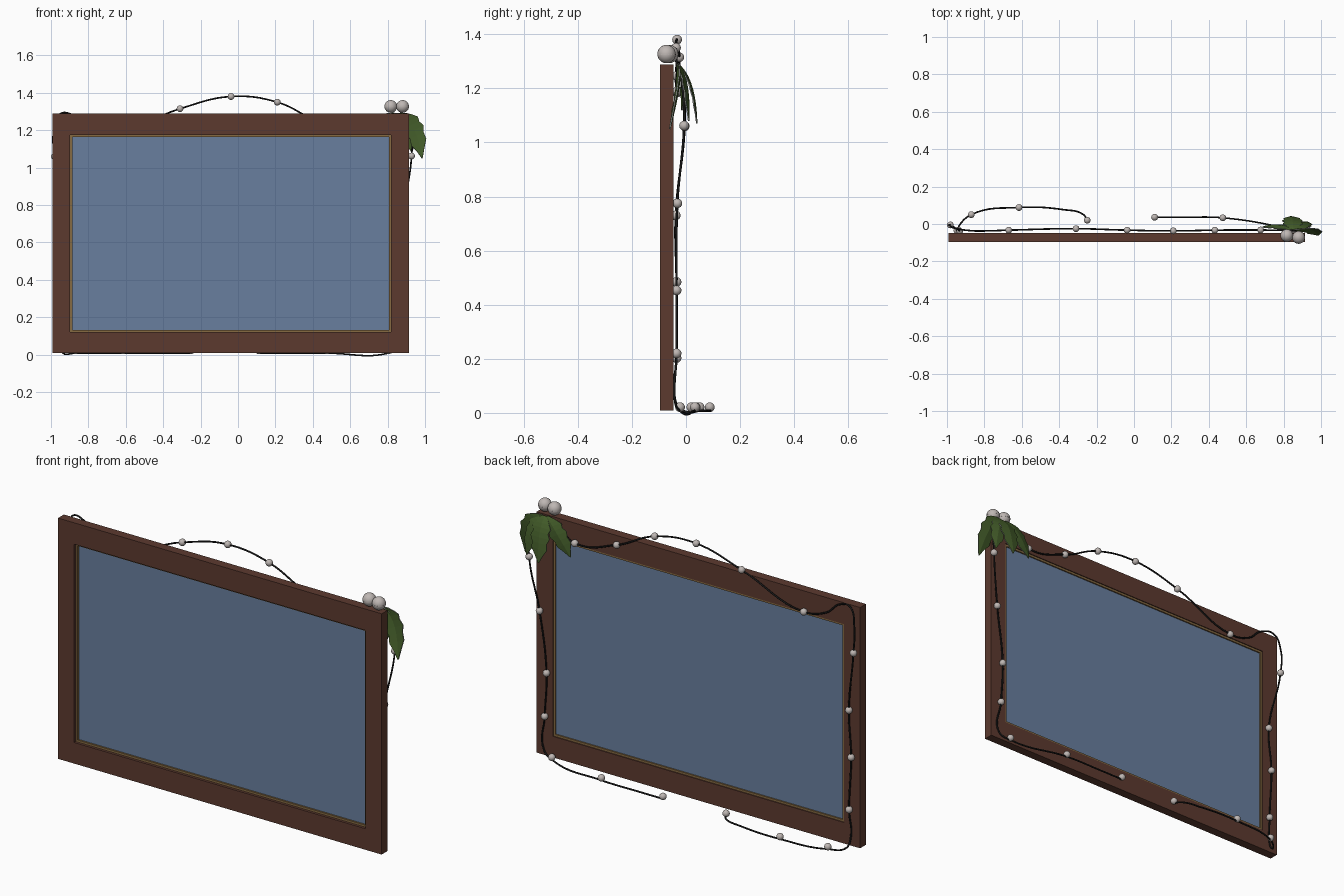
import bpy, bmesh, math
from mathutils import Vector

if "Cube" in bpy.data.objects:
    bpy.data.objects.remove(bpy.data.objects["Cube"])


def mat(name, r, g, b):
    m = bpy.data.materials.new(name)
    m.diffuse_color = (r, g, b, 1)
    m.use_nodes = True
    m.node_tree.nodes["Principled BSDF"].inputs["Base Color"].default_value = m.diffuse_color
    return m


BROWN = mat("brown wood", 0.107, 0.042, 0.028)
GOLD = mat("gold trim", 0.24, 0.145, 0.055)
BLUE = mat("blue panel", 0.141, 0.212, 0.345)
WIRE = mat("black wire", 0.01, 0.01, 0.01)
PEARL = mat("pale bulb", 0.52, 0.475, 0.455)
GREEN = mat("leaf green", 0.055, 0.105, 0.022)
FROST = mat("frosted edge", 0.38, 0.40, 0.36)


def add(name, bm, *mats):
    bmesh.ops.recalc_face_normals(bm, faces=bm.faces)
    me = bpy.data.meshes.new(name)
    bm.to_mesh(me)
    bm.free()
    for m in mats:
        me.materials.append(m)
    ob = bpy.data.objects.new(name, me)
    bpy.context.collection.objects.link(ob)
    return ob


def ring_frame(name, outer, inner, y0, y1, m):
    """Rectangular ring; outer and inner are (x0, x1, z0, z1)."""
    bm = bmesh.new()
    loops = []
    for (a, b, c, d), y in ((outer, y0), (inner, y0), (inner, y1), (outer, y1)):
        loops.append([bm.verts.new((x, y, z)) for x, z in ((a, c), (b, c), (b, d), (a, d))])
    for i in range(4):
        p, q = loops[i], loops[(i + 1) % 4]
        for k in range(4):
            n = (k + 1) % 4
            bm.faces.new((p[k], p[n], q[n], q[k]))
    return add(name, bm, m)


# Wooden frame, gold inner trim and blue panel
ring_frame("frame", (-0.992, 0.913, 0.008, 1.289), (-0.897, 0.817, 0.12, 1.175), -0.096, -0.047, BROWN)
ring_frame("inner_trim", (-0.897, 0.817, 0.12, 1.175), (-0.886, 0.806, 0.131, 1.164), -0.082, -0.052, GOLD)
bm = bmesh.new()
bmesh.ops.create_cube(bm, size=1)
for v in bm.verts:
    v.co = Vector((v.co.x * 1.70 - 0.04, v.co.y * 0.014 - 0.066, v.co.z * 1.04 + 0.6475))
add("panel", bm, BLUE)

# Light string path: (x, y, z, has bulb)
PATH = [
    (-0.25, 0.02, 0.008, 1), (-0.27, 0.05, 0.008, 0), (-0.38, 0.077, 0.008, 0),
    (-0.615, 0.088, 0.008, 1), (-0.87, 0.05, 0.008, 1), (-0.935, -0.01, 0.008, 0),
    (-0.94, -0.038, 0.04, 0), (-0.935, -0.035, 0.203, 1), (-0.947, -0.035, 0.484, 1),
    (-0.932, -0.038, 0.73, 1), (-0.982, -0.005, 1.06, 1), (-0.985, -0.008, 1.2, 0),
    (-0.95, -0.025, 1.288, 0), (-0.88, -0.035, 1.28, 0), (-0.80, -0.037, 1.215, 0),
    (-0.67, -0.033, 1.185, 1), (-0.31, -0.025, 1.315, 1), (-0.037, -0.033, 1.38, 1),
    (0.21, -0.037, 1.35, 1), (0.432, -0.033, 1.246, 1), (0.677, -0.032, 1.19, 1),
    (0.80, -0.033, 1.26, 0), (0.87, -0.025, 1.27, 0), (0.925, -0.01, 1.17, 0),
    (0.928, -0.007, 1.062, 1), (0.885, -0.032, 0.775, 1), (0.846, -0.035, 0.453, 1),
    (0.857, -0.035, 0.22, 1), (0.865, -0.04, 0.04, 0), (0.805, -0.022, 0.008, 1),
    (0.475, 0.033, 0.008, 1), (0.25, 0.036, 0.008, 0), (0.11, 0.036, 0.008, 1),
]
cu = bpy.data.curves.new("light_wire", 'CURVE')
cu.dimensions = '3D'
cu.bevel_depth = 0.0045
cu.bevel_resolution = 2
cu.resolution_u = 8
cu.use_fill_caps = True
sp = cu.splines.new('BEZIER')
sp.bezier_points.add(len(PATH) - 1)
for bp, p in zip(sp.bezier_points, PATH):
    bp.co = p[:3]
    bp.handle_left_type = bp.handle_right_type = 'AUTO'
cu.materials.append(WIRE)
wire = bpy.data.objects.new("light_wire", cu)
bpy.context.collection.objects.link(wire)
bpy.context.view_layer.objects.active = wire
wire.select_set(True)
bpy.ops.object.convert(target='MESH')


def ball(name, pos, r, m):
    bm = bmesh.new()
    bmesh.ops.create_uvsphere(bm, u_segments=20, v_segments=12, radius=r)
    for v in bm.verts:
        v.co += Vector(pos)
    for f in bm.faces:
        f.smooth = True
    return add(name, bm, m)


# Round bulbs along the wire, resting on the floor where the wire does
for i, (x, y, z, on) in enumerate(PATH):
    if on:
        ball(f"bulb_{i}", (x, y, max(z, 0.021)), 0.018, PEARL)

# Pair of bells on the corner, each with a dark slit band
for i, (x, y) in enumerate(((0.817, -0.062), (0.88, -0.072))):
    ball(f"bell_{i}", (x, y, 1.327), 0.034, PEARL)
    bm = bmesh.new()
    bmesh.ops.create_cone(bm, cap_ends=True, segments=20, radius1=0.0343, radius2=0.0343, depth=0.003)
    for v in bm.verts:
        v.co += Vector((x, y, 1.325))
    add(f"bell_band_{i}", bm, PEARL)


def leaf(name, base, mid, tip, side, width):
    """Curved leaf with serrated edges along a quadratic path, frosted rim."""
    base, mid, tip = Vector(base), Vector(mid), Vector(tip)
    side = Vector(side).normalized()
    profile = (0.15, 0.45, 0.7, 0.95, 0.8, 1.0, 0.75, 0.8, 0.4, 0.04)
    bm = bmesh.new()
    rows = []
    for i, w in enumerate(profile):
        t = i / (len(profile) - 1)
        c = base * (1 - t) ** 2 + mid * 2 * t * (1 - t) + tip * t * t
        tan = ((mid - base) * (1 - t) + (tip - mid) * t).normalized()
        n = side.cross(tan).normalized()
        half = side * width * w * 0.5
        rows.append([bm.verts.new(p) for p in (c - half - n * 0.008 * w, c, c + half - n * 0.008 * w)])
    for a, b in zip(rows, rows[1:]):
        for k in range(2):
            bm.faces.new((a[k], a[k + 1], b[k + 1], b[k]))
    ob = add(name, bm, GREEN, FROST)
    s = ob.modifiers.new("thickness", 'SOLIDIFY')
    s.thickness = 0.005
    s.offset = 0
    s.material_offset_rim = 1


# Leaves fanning down behind the corner
leaf("leaf_outer", (0.86, -0.03, 1.29), (0.95, -0.005, 1.26), (0.985, -0.06, 1.05), (0.85, 0.1, 0.4), 0.11)
leaf("leaf_back", (0.85, -0.03, 1.29), (0.85, 0.035, 1.24), (0.84, 0.04, 1.07), (1, 0, 0), 0.11)
leaf("leaf_inner", (0.84, -0.03, 1.29), (0.77, 0.01, 1.26), (0.69, -0.015, 1.12), (0.8, 0.15, -0.45), 0.10)
leaf("leaf_middle", (0.86, -0.03, 1.29), (0.91, 0.015, 1.25), (0.93, 0.01, 1.08), (0.95, -0.2, 0.2), 0.09)
